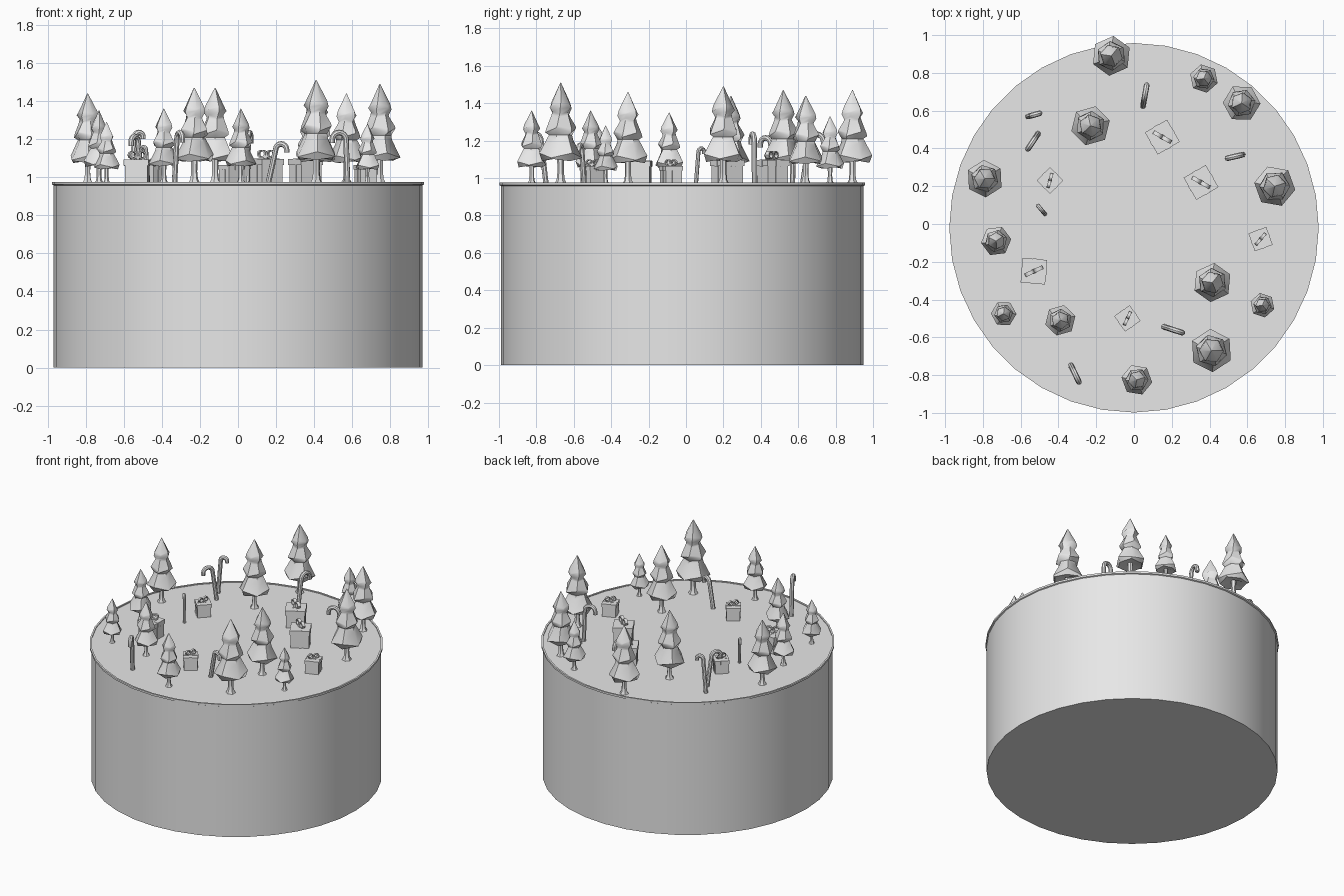
import bpy, bmesh, math
from math import cos, sin, pi, radians
from mathutils import Vector, Matrix

if "Cube" in bpy.data.objects:
    bpy.data.objects.remove(bpy.data.objects["Cube"])

GROUND = 0.97

grey = bpy.data.materials.new("plain grey")
grey.use_nodes = True
grey.diffuse_color = (0.8, 0.8, 0.8, 1)
grey.node_tree.nodes["Principled BSDF"].inputs["Base Color"].default_value = (0.8, 0.8, 0.8, 1)


def finish(obj, angle=None):
    """Give the object its material and, where wanted, smooth shading."""
    obj.data.materials.clear()
    obj.data.materials.append(grey)
    bpy.ops.object.select_all(action='DESELECT')
    obj.select_set(True)
    bpy.context.view_layer.objects.active = obj
    if angle:
        bpy.ops.object.shade_smooth_by_angle(angle=radians(angle))
    return obj


def make(name, bm, angle=None):
    bmesh.ops.recalc_face_normals(bm, faces=bm.faces)
    mesh = bpy.data.meshes.new(name)
    bm.to_mesh(mesh)
    bm.free()
    obj = bpy.data.objects.new(name, mesh)
    bpy.context.collection.objects.link(obj)
    return finish(obj, angle)


def lathe(bm, profile, sides, twist=0.0, tilt=0.0):
    """Stack rings of (radius, height); odd rings may be tilted."""
    rings = []
    for i, (r, z) in enumerate(profile):
        ring = []
        for k in range(sides):
            a = 2 * pi * k / sides + twist * i
            dz = tilt * r * cos(3 * a + i) if r > 0.06 else 0
            ring.append(bm.verts.new((r * cos(a), r * sin(a), z + dz)))
        if rings:
            for k in range(sides):
                n = (k + 1) % sides
                bm.faces.new((rings[-1][k], rings[-1][n], ring[n], ring[k]))
        rings.append(ring)
    bm.faces.new(rings[0][::-1])
    bm.faces.new(rings[-1])


def box(bm, size, centre):
    bmesh.ops.create_cube(bm, size=1, matrix=Matrix.Translation(centre) @ Matrix.Diagonal((*size, 1)))


# Round base with a thin raised lip
bm = bmesh.new()
lathe(bm, [(0.97, 0), (0.97, 0.958), (0.978, 0.962), (0.978, 0.976),
           (0.966, 0.976), (0.966, GROUND)], 36)
base = make("round_base", bm, 30)
base.location.y = -0.02

# Trees: flared trunk and three drooping tiers, for a height of one
TRUNK = [(0.062, 0), (0.04, 0.04), (0.032, 0.12), (0.036, 0.27)]
CROWN = [(0.07, 0.255), (0.185, 0.235), (0.212, 0.28), (0.125, 0.45), (0.115, 0.48),
         (0.158, 0.53), (0.15, 0.56), (0.098, 0.67), (0.09, 0.70),
         (0.122, 0.75), (0.108, 0.79), (0.004, 1.0)]


def tree(index, x, y, top):
    bm = bmesh.new()
    lathe(bm, TRUNK, 6)
    lathe(bm, CROWN, 6, twist=0.06, tilt=0.16)
    obj = make(f"tree_{index}", bm, 50)
    obj.location = (x, y, GROUND)
    obj.scale = [top - GROUND] * 3
    obj.rotation_euler.z = index * 0.3


TREES = [(-0.12, 0.89, 1.47), (0.37, 0.77, 1.33), (0.57, 0.64, 1.44), (-0.23, 0.52, 1.47),
         (-0.79, 0.24, 1.44), (0.745, 0.20, 1.49), (-0.73, -0.09, 1.35), (0.415, -0.31, 1.46),
         (0.68, -0.43, 1.28), (-0.69, -0.475, 1.29), (-0.39, -0.51, 1.36),
         (0.41, -0.67, 1.51), (0.015, -0.825, 1.36)]
for i, (x, y, top) in enumerate(TREES):
    tree(i + 1, x, y, top)


# Canes: a straight stick that bends into a half-circle hook
def cane(index, foot, tip, top, thick=0.015, lean=0.3):
    foot, tip = Vector(foot), Vector(tip)
    run = tip - foot
    along = run.normalized()
    span = run.length - 2 * thick
    hook = span * (1 - lean) / 2
    start = foot + along * thick
    shoulder = start + along * span * lean
    height = top - thick - hook
    path = [(start.x, start.y, GROUND)]
    for k in range(9):
        a = pi * k / 8
        p = shoulder + along * hook * (1 - cos(a))
        path.append((p.x, p.y, height + hook * sin(a)))
    path.append((path[-1][0], path[-1][1], height - hook * 0.5))
    curve = bpy.data.curves.new(f"cane_{index}", 'CURVE')
    curve.dimensions = '3D'
    curve.bevel_depth = thick
    curve.bevel_resolution = 2
    curve.use_fill_caps = True
    spline = curve.splines.new('POLY')
    spline.points.add(len(path) - 1)
    for point, co in zip(spline.points, path):
        point.co = (*co, 1)
    obj = bpy.data.objects.new(f"cane_{index}", curve)
    bpy.context.collection.objects.link(obj)
    finish(obj)
    bpy.ops.object.convert(target='MESH')
    finish(bpy.context.object, 40)


cane(1, (0.045, 0.61), (0.07, 0.75), 1.25)
cane(2, (-0.575, 0.565), (-0.485, 0.59), 1.25)
cane(3, (-0.50, 0.49), (-0.57, 0.385), 1.23)
cane(4, (-0.465, 0.045), (-0.515, 0.105), 1.17, 0.011)
cane(5, (0.59, 0.37), (0.48, 0.345), 1.25, lean=0.1)
cane(6, (0.145, -0.54), (0.27, -0.58), 1.19, lean=0.4)
cane(7, (-0.34, -0.735), (-0.285, -0.85), 1.25)


# Gifts: box, lid, crossed ribbon and a two-loop bow, for a width of one
def gift(index, x, y, width, turn):
    bm = bmesh.new()
    box(bm, (0.92, 0.92, 0.7), (0, 0, 0.35))
    box(bm, (1, 1, 0.24), (0, 0, 0.82))
    for sx, sy in ((1, 0.2), (0.2, 1)):
        box(bm, (sx * 0.96 if sx == 1 else sx, sy * 0.96 if sy == 1 else sy, 0.7), (0, 0, 0.35))
        box(bm, (sx * 1.03 if sx == 1 else sx, sy * 1.03 if sy == 1 else sy, 0.26), (0, 0, 0.82))
    obj = make(f"gift_{index}", bm)
    bow = bmesh.new()
    box(bow, (0.14, 0.2, 0.14), (0, 0, 1.02))
    for side in (-1, 1):
        rings = []
        for radius in (0.17, 0.11):
            for dy in (-0.08, 0.08):
                rings.append([bow.verts.new((side * 0.2 + radius * cos(2 * pi * k / 10) * 1.15, dy,
                                             1.13 + radius * sin(2 * pi * k / 10))) for k in range(10)])
        for p, q in ((0, 1), (1, 3), (3, 2), (2, 0)):
            for k in range(10):
                n = (k + 1) % 10
                bow.faces.new((rings[p][k], rings[p][n], rings[q][n], rings[q][k]))
    bow_obj = make(f"gift_bow_{index}", bow, 40)
    for part, extra in ((obj, 0), (bow_obj, 30)):
        part.location = (x, y, GROUND)
        part.scale = [width] * 3
        part.rotation_euler.z = radians(turn + extra)


GIFTS = [(0.15, 0.46, 0.135, -60), (-0.445, 0.23, 0.1, 45), (0.355, 0.22, 0.135, -60),
         (0.67, -0.08, 0.1, 20), (-0.53, -0.25, 0.13, -5), (-0.035, -0.5, 0.1, 35)]
for i, (x, y, width, turn) in enumerate(GIFTS):
    gift(i + 1, x, y, width, turn)
